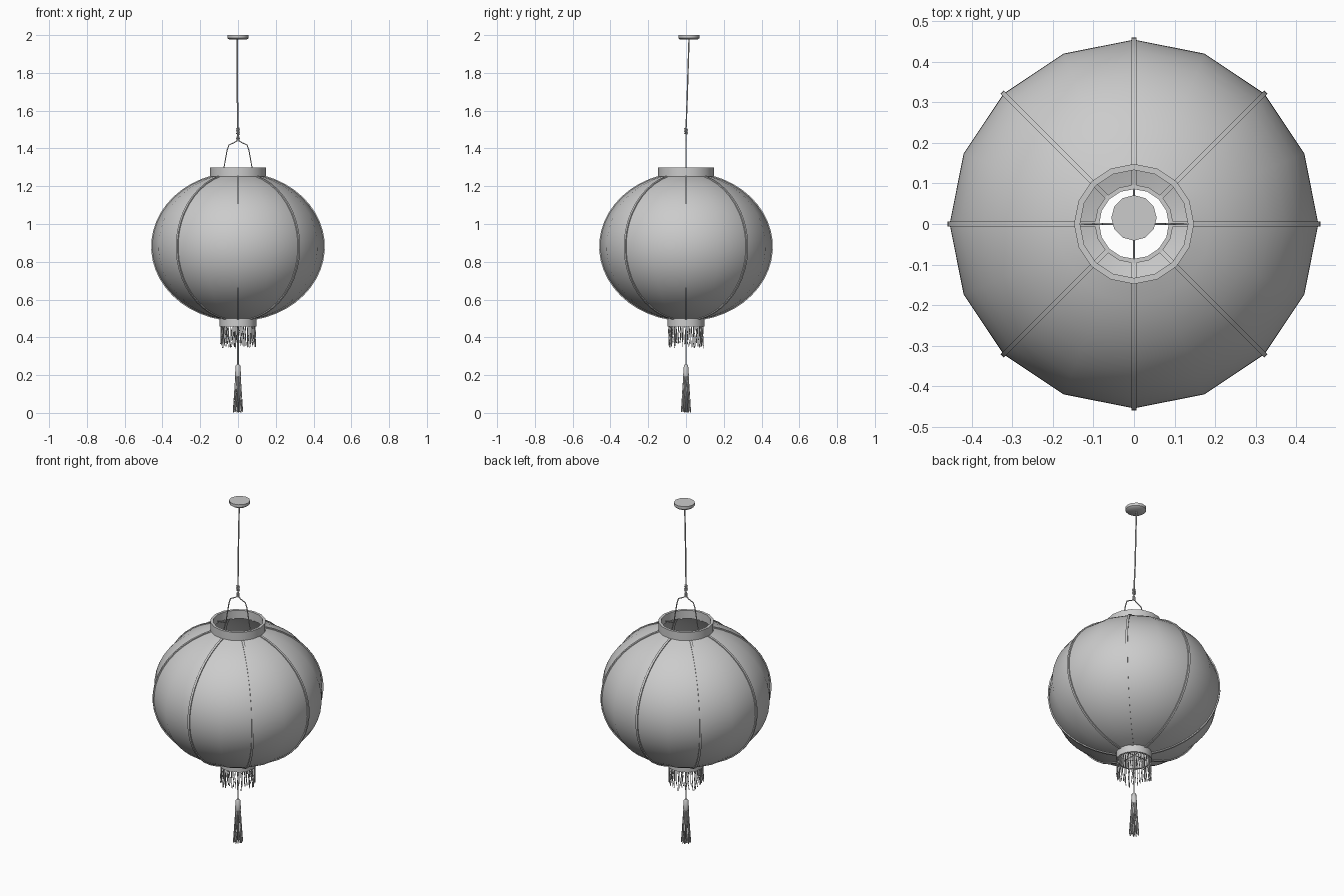
import bpy, bmesh, math, random
from math import sin, cos, pi, tau
from mathutils import Vector

if "Cube" in bpy.data.objects:
    bpy.data.objects.remove(bpy.data.objects["Cube"])

random.seed(4)
SEG = 16
A, B, ZC = 0.455, 0.39, 0.88   # body ellipse


def mesh_object(name, bm, angle=40):
    bmesh.ops.recalc_face_normals(bm, faces=bm.faces)
    me = bpy.data.meshes.new(name)
    bm.to_mesh(me)
    bm.free()
    ob = bpy.data.objects.new(name, me)
    bpy.context.collection.objects.link(ob)
    bpy.ops.object.select_all(action='DESELECT')
    ob.select_set(True)
    bpy.context.view_layer.objects.active = ob
    bpy.ops.object.shade_smooth_by_angle(angle=math.radians(angle))
    return ob


def lathe(name, profile, seg=SEG, closed=False, caps=False, centre=(0, 0), angle=40):
    bm = bmesh.new()
    rings = [[bm.verts.new((centre[0] + r * cos(tau * i / seg),
                            centre[1] + r * sin(tau * i / seg), z))
              for i in range(seg)] for r, z in profile]
    pairs = list(zip(rings, rings[1:]))
    if closed:
        pairs.append((rings[-1], rings[0]))
    for a, b in pairs:
        for i in range(seg):
            j = (i + 1) % seg
            bm.faces.new((a[i], a[j], b[j], b[i]))
    if caps:
        bm.faces.new(rings[0])
        bm.faces.new(rings[-1])
    return mesh_object(name, bm, angle)


def wires(name, paths, radius, res=1):
    cu = bpy.data.curves.new(name, 'CURVE')
    cu.dimensions = '3D'
    cu.bevel_depth = radius
    cu.bevel_resolution = res
    cu.use_fill_caps = True
    for pts in paths:
        sp = cu.splines.new('POLY')
        sp.points.add(len(pts) - 1)
        for p, c in zip(sp.points, pts):
            p.co = (*c, 1)
    ob = bpy.data.objects.new(name, cu)
    bpy.context.collection.objects.link(ob)
    bpy.ops.object.select_all(action='DESELECT')
    ob.select_set(True)
    bpy.context.view_layer.objects.active = ob
    bpy.ops.object.convert(target='MESH')
    return bpy.context.object


# Paper body: open ellipsoid shell
t0, t1 = -math.acos(0.09 / A), math.acos(0.135 / A)
angles = [t0 + (t1 - t0) * k / 20 for k in range(21)]
lathe("lantern_body", [(A * cos(t), ZC + B * sin(t)) for t in angles])

# Eight ribs along the body
bm = bmesh.new()
for k in range(8):
    th = k * pi / 4
    out, side = Vector((cos(th), sin(th), 0)), Vector((-sin(th), cos(th), 0))
    sections = []
    for t in angles:
        n = (out * (cos(t) / A) + Vector((0, 0, sin(t) / B))).normalized()
        c = out * (A * cos(t)) + Vector((0, 0, ZC + B * sin(t)))
        sections.append([bm.verts.new(c + n * d + side * w)
                         for d, w in ((-.006, -.006), (-.006, .006), (.005, .006), (.005, -.006))])
    for a, b in zip(sections, sections[1:]):
        for i in range(4):
            j = (i + 1) % 4
            bm.faces.new((a[i], a[j], b[j], b[i]))
    bm.faces.new(sections[0])
    bm.faces.new(sections[-1])
mesh_object("ribs", bm)

# Collars at the two openings
lathe("top_collar", [(.133, 1.252), (.148, 1.252), (.148, 1.30), (.133, 1.30)], closed=True)
lathe("bottom_collar", [(.086, .457), (.097, .457), (.097, .508), (.086, .508)], closed=True)

# Wire handle hooked inside the top collar
half = [(.135, 1.262), (.078, 1.268), (.074, 1.30), (.058, 1.39), (.048, 1.418), (.018, 1.432)]
path = [(-x, 0, z) for x, z in half] + [(0, 0, 1.445)] + [(x, 0, z) for x, z in reversed(half)]
wires("handle", [path], .003)

# Hanging cord, with a wrapped knot
wires("cord", [[(0, 0, 1.44), (0, 0, 1.5), (-.003, .006, 1.66), (-.003, .016, 1.98)]], .004)
coil = [(.007 * cos(i * tau / 8), .007 * sin(i * tau / 8), 1.475 + .033 * i / 32) for i in range(33)]
loop = [(.007 * sin(i * tau / 12), 0, 1.453 - .014 * cos(i * tau / 12)) for i in range(13)]
wires("cord_knot", [coil, loop], .003)

# Ceiling plate
lathe("ceiling_plate", [(.046, 1.976), (.056, 1.984), (.056, 2.0)], seg=12, caps=True, centre=(0, .015))

# Crossed wires in the lower opening and the tassel string
wires("bottom_cross", [[(-.09, 0, .49), (.09, 0, .49)], [(0, -.09, .49), (0, .09, .49)]], .002)
wires("tassel_string", [[(0, 0, .49), (0, 0, .245)]], .004)

# Fringe around the bottom collar
strands = []
for i in range(56):
    th = tau * i / 56
    r = .091
    end = random.uniform(.34, .375)
    pts = []
    for f in (0, .35, .7, 1):
        a = th + random.uniform(-.04, .04) * (f > 0)
        rr = r + random.uniform(-.004, .003) * (f > 0)
        pts.append((rr * cos(a), rr * sin(a), .462 + (end - .462) * f))
    strands.append(pts)
wires("fringe", strands, .0022, 0)

# Tassel: bound head and loose skirt
lathe("tassel_head", [(.007, .256), (.012, .25), (.016, .20), (.014, .192)], seg=10, caps=True)
strands = []
for count, r0, r1 in ((18, .012, .025), (10, .007, .015), (4, .003, .006)):
    for i in range(count):
        th = tau * i / count
        end = random.uniform(.001, .012)
        pts = []
        for f in (0, .3, .65, 1):
            a = th + random.uniform(-.12, .12)
            r = r0 + (r1 - r0) * f
            pts.append((r * cos(a), r * sin(a), .20 + (end - .20) * f))
        strands.append(pts)
wires("tassel_skirt", strands, .0024, 0)
